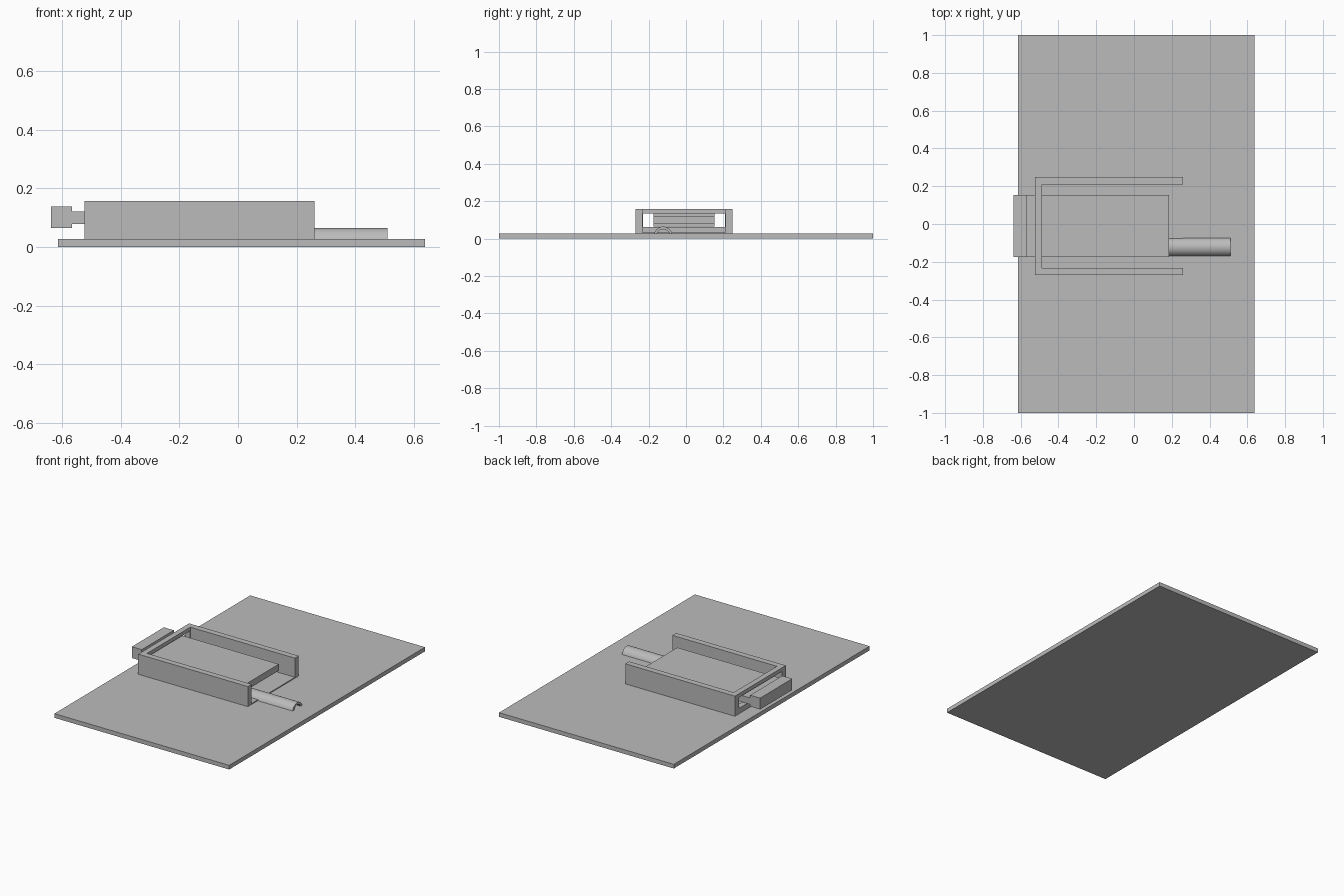
import bpy, bmesh, math

old = bpy.data.objects.get("Cube")
if old:
    bpy.data.objects.remove(old, do_unlink=True)

grey = bpy.data.materials.new("plain grey")
grey.use_nodes = True
COLOUR = (0.5, 0.5, 0.5, 1)
grey.diffuse_color = COLOUR
grey.node_tree.nodes["Principled BSDF"].inputs["Base Color"].default_value = COLOUR


def extrude(name, outline, vector):
    """Closed solid made by sweeping a planar outline along a vector."""
    bm = bmesh.new()
    face = bm.faces.new([bm.verts.new(p) for p in outline])
    swept = bmesh.ops.extrude_face_region(bm, geom=[face])["geom"]
    verts = [g for g in swept if isinstance(g, bmesh.types.BMVert)]
    bmesh.ops.translate(bm, verts=verts, vec=vector)
    bmesh.ops.recalc_face_normals(bm, faces=bm.faces)
    mesh = bpy.data.meshes.new(name)
    bm.to_mesh(mesh)
    bm.free()
    mesh.materials.append(grey)
    obj = bpy.data.objects.new(name, mesh)
    bpy.context.collection.objects.link(obj)
    return obj


def box(name, x, y, z):
    corners = [(x[0], y[0], z[0]), (x[1], y[0], z[0]), (x[1], y[1], z[0]), (x[0], y[1], z[0])]
    return extrude(name, corners, (0, 0, z[1] - z[0]))


FLOOR = 0.027
MID_Y = -0.011
OUTER, INNER = 0.26, 0.221      # half widths of the frame
BACK, FRONT, WALL = -0.524, 0.26, 0.036

# Base plate
box("base_plate", (-0.613, 0.637), (-1, 1), (0, FLOOR))

# U-shaped guide frame with a slot through its end wall
u_half = [(FRONT, OUTER), (FRONT, INNER), (BACK + WALL, INNER)]
u = u_half + [(x, -y) for x, y in reversed(u_half)] + [(BACK, -OUTER), (BACK, OUTER)]
frame = extrude("guide_frame", [(x, MID_Y + y, FLOOR) for x, y in u], (0, 0, 0.13))
slot = INNER - 0.001
cutter = box("slot_cutter", (BACK - 0.1, BACK + 0.1), (MID_Y - slot, MID_Y + slot), (0.062, 0.133))
cutter.hide_render = True
cut = frame.modifiers.new("slot", "BOOLEAN")
cut.operation, cut.solver, cut.object = "DIFFERENCE", "EXACT", cutter
bpy.context.view_layer.objects.active = frame
bpy.ops.object.modifier_apply(modifier=cut.name)
bpy.data.objects.remove(cutter, do_unlink=True)

# Thin floor between the arms
box("frame_floor", (BACK + WALL, FRONT), (MID_Y - INNER, MID_Y + INNER), (FLOOR, 0.033))

# Sliding plate and its pull handle, one profile swept across
profile = [(-0.637, 0.065), (-0.566, 0.065), (-0.566, 0.078), (0.185, 0.078),
           (0.185, 0.12), (-0.566, 0.12), (-0.566, 0.138), (-0.637, 0.138)]
extrude("slider", [(x, -0.175, z) for x, z in profile], (0, 0.328, 0))

# Arched channel leading out of the frame
AXIS_Y, AXIS_Z, STEPS = -0.122, 0.014, 24


def arc(radius):
    start = math.asin((FLOOR - AXIS_Z) / radius)
    angles = [start + (math.pi - 2 * start) * i / STEPS for i in range(STEPS + 1)]
    return [(0, AXIS_Y + radius * math.cos(a), AXIS_Z + radius * math.sin(a)) for a in angles]


channel = extrude("arched_channel", arc(0.05) + arc(0.036)[::-1], (0.51, 0, 0))
bpy.ops.object.select_all(action="DESELECT")
channel.select_set(True)
bpy.context.view_layer.objects.active = channel
bpy.ops.object.shade_smooth_by_angle(angle=math.radians(30))
